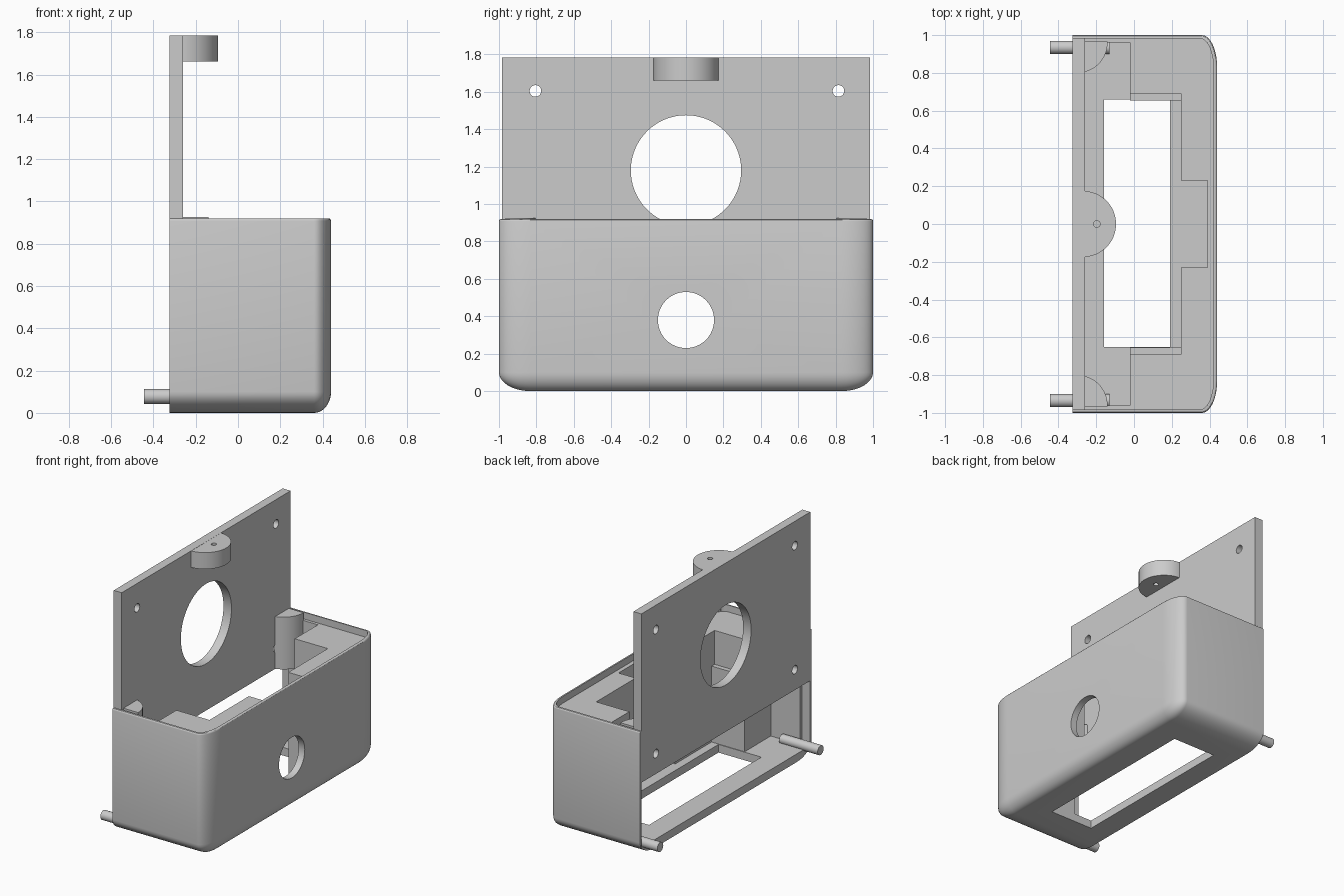
import bpy, bmesh, math
from mathutils import Vector, Matrix

if "Cube" in bpy.data.objects:
    bpy.data.objects.remove(bpy.data.objects["Cube"], do_unlink=True)

grey = bpy.data.materials.new("light grey plastic")
grey.use_nodes = True
COLOUR = (0.6, 0.6, 0.6, 1)
grey.diffuse_color = COLOUR
grey.node_tree.nodes["Principled BSDF"].inputs["Base Color"].default_value = COLOUR


def finish(name, bm):
    bmesh.ops.recalc_face_normals(bm, faces=bm.faces)
    mesh = bpy.data.meshes.new(name)
    bm.to_mesh(mesh)
    bm.free()
    mesh.materials.append(grey)
    obj = bpy.data.objects.new(name, mesh)
    bpy.context.collection.objects.link(obj)
    return obj


def add_box(bm, lo, hi):
    lo, hi = Vector(lo), Vector(hi)
    size = Matrix.Diagonal((*(hi - lo), 1))
    return bmesh.ops.create_cube(bm, size=1, matrix=Matrix.Translation((lo + hi) / 2) @ size)


def box(name, lo, hi):
    bm = bmesh.new()
    add_box(bm, lo, hi)
    return finish(name, bm)


def cylinder(name, centre, radius, length, axis="X", sides=64):
    bm = bmesh.new()
    turn = Matrix.Rotation(math.pi / 2, 4, "Y") if axis == "X" else Matrix()
    bmesh.ops.create_cone(bm, cap_ends=True, segments=sides, radius1=radius, radius2=radius,
                          depth=length, matrix=Matrix.Translation(centre) @ turn)
    return finish(name, bm)


def rounded_box(name, lo, hi, radii, round_bottom):
    """Box with elliptical rounding on its front vertical and lower edges."""
    bm = bmesh.new()
    scale = Vector(radii)
    lo = Vector(a / r for a, r in zip(lo, scale))
    hi = Vector(a / r for a, r in zip(hi, scale))
    add_box(bm, lo, hi)

    def chosen(edge):
        a, b = (v.co for v in edge.verts)
        mid = (a + b) / 2
        upright = abs(a.z - b.z) > 0.1
        if upright:
            return mid.x > hi.x - 0.1
        return round_bottom and mid.z < lo.z + 0.1 and mid.x > lo.x + 0.1

    bmesh.ops.bevel(bm, geom=[e for e in bm.edges if chosen(e)], offset=1,
                    segments=10, profile=0.5, affect="EDGES")
    bmesh.ops.scale(bm, vec=scale, verts=bm.verts)
    return finish(name, bm)


def apply(obj, mod):
    with bpy.context.temp_override(object=obj, active_object=obj):
        bpy.ops.object.modifier_apply(modifier=mod.name)


def combine(obj, other, operation="DIFFERENCE"):
    mod = obj.modifiers.new("combine", "BOOLEAN")
    mod.operation, mod.solver, mod.object = operation, "EXACT", other
    bpy.context.view_layer.update()
    apply(obj, mod)
    bpy.data.objects.remove(other, do_unlink=True)


def smooth(obj):
    bpy.ops.object.select_all(action="DESELECT")
    obj.select_set(True)
    bpy.context.view_layer.objects.active = obj
    bpy.ops.object.shade_smooth_by_angle(angle=math.radians(30))


BACK, INNER_BACK, FRONT, RIM = -0.325, -0.26, 0.44, 0.92
PLATE_TOP, PLATE_BOTTOM = 1.785, 0.54

# Open housing with rounded front and underside
housing = rounded_box("housing", (BACK, -1, 0), (FRONT, 1, RIM), (0.08, 0.17, 0.1), True)
bm = bmesh.new()
bm.from_mesh(housing.data)
top_edges = [e for e in bm.edges if all(v.co.z > RIM - 0.001 for v in e.verts)
             and any(v.co.x > BACK + 0.01 for v in e.verts)]
bmesh.ops.bevel(bm, geom=top_edges, offset=0.012, segments=3, profile=0.5, affect="EDGES")
bm.to_mesh(housing.data)
bm.free()

# Cavity, lid recess, back channel, floor window and front port
combine(housing, box("cavity", (-0.5, -0.96, 0.06), (0.39, 0.96, 1.2)))
combine(housing, rounded_box("lid_recess", (-0.6, -0.982, 0.87), (0.421, 0.982, 1.2),
                             (0.07, 0.16, 1), False))
combine(housing, box("plate_channel", (-0.5, -0.982, 0.06), (INNER_BACK, 0.982, 1.2)))
combine(housing, box("floor_window", (-0.16, -0.65, -0.2), (0.19, 0.66, 0.2)))
combine(housing, cylinder("front_port", (0.4, 0, 0.38), 0.15, 0.3))
smooth(housing)

# Tall back plate with a round window and four screw holes
plate = box("back_plate", (BACK, -0.985, PLATE_BOTTOM), (INNER_BACK, 0.985, PLATE_TOP))
combine(plate, cylinder("window", (-0.3, 0, 1.18), 0.295, 0.4, sides=96))
for y in (-0.805, 0.815):
    for z in (0.69, 1.605):
        combine(plate, cylinder("screw_hole", (-0.3, y, z), 0.031, 0.3, sides=32))
smooth(plate)

# Half round boss at the top of the plate
boss = cylinder("top_boss", (-0.27, 0, 1.723), 0.175, 0.122, "Z")
combine(boss, box("boss_trim", (-0.6, -0.3, 1.5), (INNER_BACK - 0.005, 0.3, 2)))
combine(boss, cylinder("boss_hole", (-0.197, 0, 1.72), 0.018, 0.4, "Z", 24))
smooth(boss)

for side, name in ((1, "left"), (-1, "right")):
    def span(a, b):
        return min(a * side, b * side), max(a * side, b * side)

    # L-shaped corner supports and their low ledges
    y0, y1 = span(0.69, 0.962)
    support = box(name + "_support", (-0.02, y0, 0.055), (0.392, y1, 0.87))
    y0, y1 = span(0.23, 0.7)
    combine(support, box("arm", (0.25, y0, 0.055), (0.392, y1, 0.87)), "UNION")
    y0, y1 = span(0.655, 0.7)
    combine(support, box("ledge", (-0.02, y0, 0.055), (0.26, y1, 0.62)), "UNION")

    # Quarter round posts behind the plate
    post = cylinder(name + "_post", (-0.3, 0.96 * side, 0.733), 0.16, 0.385, "Z")
    combine(post, box("back_trim", (-1, -2, 0), (INNER_BACK - 0.005, 2, 2)))
    y0, y1 = span(0.965, 2)
    combine(post, box("side_trim", (-1, y0, 0), (1, y1, 2)))
    smooth(post)

    # Locating pegs
    smooth(cylinder(name + "_peg", (-0.287, 0.935 * side, 0.078), 0.035, 0.315, sides=32))
